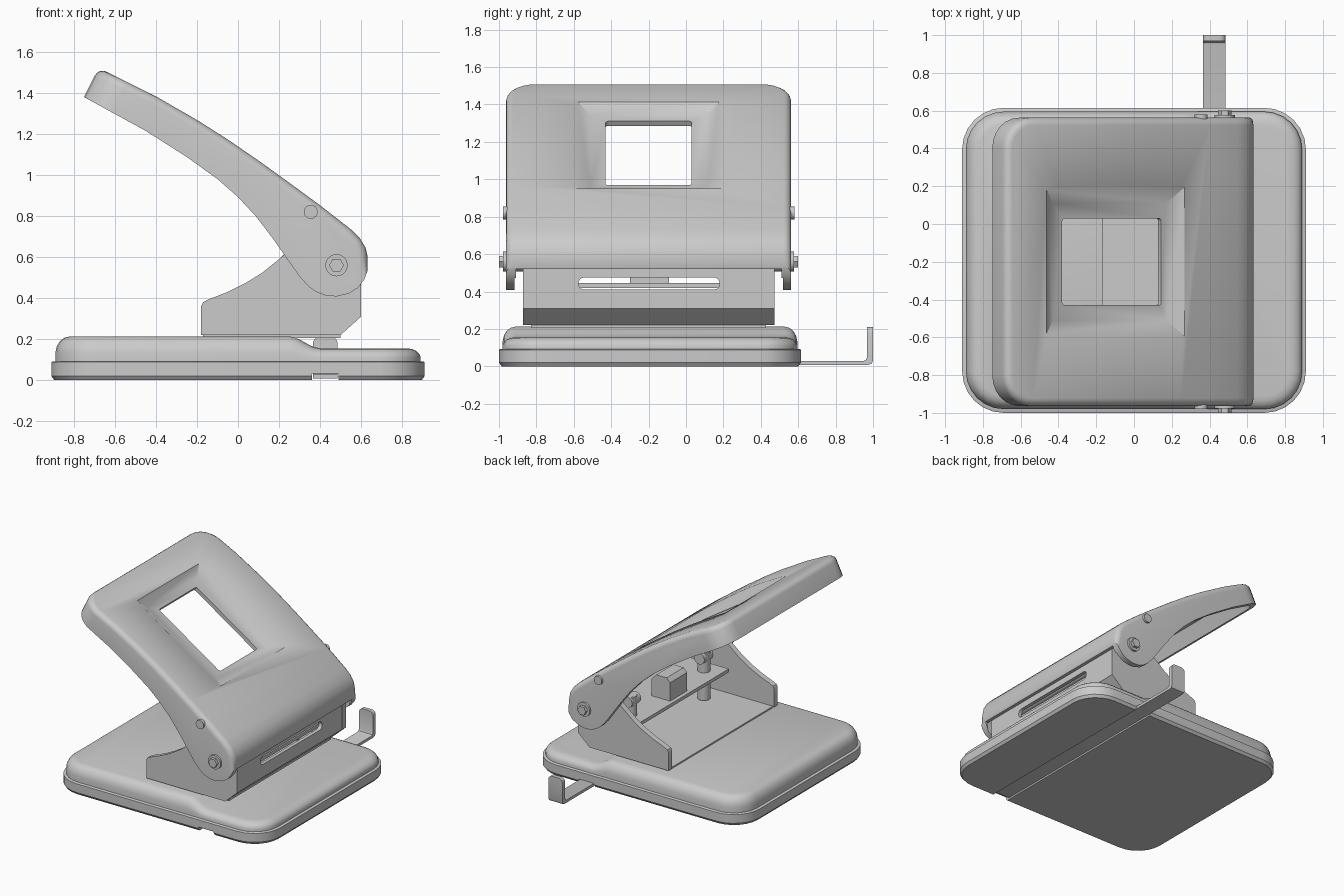
import bpy, bmesh, math
from mathutils import Matrix, Vector

if "Cube" in bpy.data.objects:
    bpy.data.objects.remove(bpy.data.objects["Cube"])

C = -0.2  # y of the body's mirror plane


def make(name, bm):
    bmesh.ops.recalc_face_normals(bm, faces=bm.faces[:])
    me = bpy.data.meshes.new(name)
    bm.to_mesh(me)
    bm.free()
    ob = bpy.data.objects.new(name, me)
    bpy.context.collection.objects.link(ob)
    return ob


def loft(name, rings):
    bm = bmesh.new()
    vs = [[bm.verts.new(p) for p in r] for r in rings]
    n = len(vs[0])
    for a, b in zip(vs, vs[1:]):
        for i in range(n):
            bm.faces.new((a[i], a[(i + 1) % n], b[(i + 1) % n], b[i]))
    bm.faces.new(vs[0])
    bm.faces.new(vs[-1])
    return make(name, bm)


def prism(name, pts, a, b, axis='y'):
    place = {'x': lambda p, t: (t, p[0], p[1]),
             'y': lambda p, t: (p[0], t, p[1]),
             'z': lambda p, t: (p[0], p[1], t)}[axis]
    return loft(name, [[place(p, t) for p in pts] for t in (a, b)])


def rect(x0, x1, y0, y1, r=0.0, n=6):
    if r == 0:
        return [(x0, y0), (x1, y0), (x1, y1), (x0, y1)]
    out = []
    for k, (cx, cy) in enumerate(((x1 - r, y1 - r), (x0 + r, y1 - r),
                                  (x0 + r, y0 + r), (x1 - r, y0 + r))):
        for i in range(n + 1):
            t = math.pi / 2 * (k + i / n)
            out.append((cx + r * math.cos(t), cy + r * math.sin(t)))
    return out


def box(name, x0, x1, y0, y1, z0, z1):
    return prism(name, rect(x0, x1, y0, y1), z0, z1, 'z')


def circle(x, z, r, n=24):
    return [(x + r * math.cos(2 * math.pi * i / n), z + r * math.sin(2 * math.pi * i / n))
            for i in range(n)]


def activate(ob):
    bpy.ops.object.select_all(action='DESELECT')
    ob.select_set(True)
    bpy.context.view_layer.objects.active = ob


def boolean(ob, other, op='DIFFERENCE'):
    activate(ob)
    m = ob.modifiers.new('bool', 'BOOLEAN')
    m.operation, m.object, m.solver = op, other, 'EXACT'
    bpy.ops.object.modifier_apply(modifier=m.name)
    bpy.data.objects.remove(other)


def smooth(ob, deg=35):
    activate(ob)
    bpy.ops.object.shade_smooth_by_angle(angle=math.radians(deg))


def pair(name, pts, inner, outer):
    for side, s in (('front', -1), ('back', 1)):
        smooth(prism(f'{name}_{side}', pts, C + s * inner, C + s * outer))


# Base: lower tray and domed upper cover with a lower step at the right
def base_ring(inset, z):
    return [(x, y, z) for x, y in rect(-0.91 + inset, 0.91 - inset, -1 + inset,
                                       0.615 - inset, 0.22 - inset)]


tray = loft('base_tray', [base_ring(*p) for p in
            ((0.015, 0), (0, 0.02), (0, 0.088), (0.008, 0.092))])
cover = loft('base_cover', [base_ring(*p) for p in
             ((0.02, 0.085), (0.02, 0.135), (0.027, 0.165), (0.042, 0.19),
              (0.062, 0.206), (0.09, 0.213))])
bm = bmesh.new()
bm.from_mesh(cover.data)
for x in (0.25, 0.28, 0.31, 0.34, 0.37, 0.40):
    bmesh.ops.bisect_plane(bm, geom=bm.verts[:] + bm.edges[:] + bm.faces[:],
                           plane_co=(x, 0, 0), plane_no=(1, 0, 0))
for v in bm.verts:
    t = min(1, max(0, (v.co.x - 0.25) / 0.15))
    v.co.z = 0.085 + (v.co.z - 0.085) * (1 - 0.45 * t * t * (3 - 2 * t))
bm.to_mesh(cover.data)
bm.free()
boolean(tray, box('slot', 0.36, 0.49, -2, 2, -0.1, 0.032))
smooth(tray)
smooth(cover)

# Sliding paper guide with an upturned end
guide = prism('paper_guide', [(-0.96, 0.008), (0.975, 0.008), (0.993, 0.014), (1, 0.032),
                              (1, 0.21), (0.968, 0.21), (0.968, 0.05), (0.962, 0.034),
                              (0.948, 0.029), (-0.96, 0.029)], 0.365, 0.485, 'x')
bm = bmesh.new()
bm.from_mesh(guide.data)
tips = [e for e in bm.edges if all(v.co.z > 0.2 for v in e.verts)
        and abs(e.verts[0].co.x - e.verts[1].co.x) < 0.01]
bmesh.ops.bevel(bm, geom=tips, offset=0.03, segments=4, profile=0.5, affect='EDGES')
bm.to_mesh(guide.data)
bm.free()
smooth(guide)

# Punch bracket: two cheeks, slotted front plate, bed and inner shelf
cheek = [(-0.18, 0.22), (0.5, 0.22), (0.6, 0.31), (0.6, 0.58), (0.54, 0.64), (0.26, 0.64),
         (0.2, 0.59), (0.12, 0.525), (0.04, 0.475), (-0.05, 0.43), (-0.14, 0.395),
         (-0.17, 0.38), (-0.18, 0.36)]
pair('bracket_cheek', cheek, 0.627, 0.672)
plate = prism('bracket_front_plate', [(0.598, 0.62), (0.598, 0.31), (0.498, 0.22), (0.46, 0.22),
                                      (0.57, 0.325), (0.57, 0.62)], C - 0.628, C + 0.628)
boolean(plate, prism('cut', rect(C - 0.375, C + 0.18 + 0.2, 0.41, 0.475, 0.032), 0.4, 0.8, 'x'))
smooth(plate)
box('punch_bed', -0.17, 0.5, C - 0.628, C + 0.628, 0.205, 0.224)
box('punch_shelf', 0.17, 0.572, C - 0.57, C + 0.57, 0.42, 0.446)
smooth(prism('spring_block', [(0.2, 0.44), (0.2, 0.59), (0.23, 0.62), (0.32, 0.62),
                              (0.36, 0.58), (0.36, 0.44)], -0.3, -0.09))
pair('punch_pin', circle(0.3, 0.56, 0.045), 0.39, 0.5)
for s in (-1, 1):
    ob = prism('punch_rod', circle(0.3, C + s * 0.45, 0.045), 0.23, 0.6, 'z')
    smooth(ob)

# Lever: hollow curved shell with rounded end corners
top = [(-0.68, 1.522), (-0.4, 1.383), (-0.2, 1.268), (-0.05, 1.173), (0.1, 1.07), (0.25, 0.962),
       (0.4, 0.852), (0.55, 0.735)]
front = [(0.595, 0.69), (0.622, 0.645), (0.632, 0.6), (0.632, 0.535)]
under = [(0.615, 0.49), (0.585, 0.45), (0.54, 0.422), (0.48, 0.408), (0.43, 0.412),
         (0.38, 0.43), (0.34, 0.46), (0.3, 0.505), (0.24, 0.59), (0.17, 0.69), (0.09, 0.795),
         (0, 0.892), (-0.1, 0.98), (-0.25, 1.088), (-0.45, 1.215), (-0.755, 1.382)]


def tilted(name, pts, a, b, angle, origin):
    ob = prism(name, pts, a, b, 'z')
    ob.data.transform(Matrix.Translation(origin) @ Matrix.Rotation(angle, 4, 'Y'))
    return ob


def lever_solid(name, profile, half, end, r):
    ob = prism(name, profile, C - half - 0.1, C + half + 0.1)
    plan = rect(end, 2.4, C - half, C + half, r)
    boolean(ob, tilted('plan', plan, -1.6, 0.6, math.radians(26.6), (-0.715, 0, 1.45)),
            'INTERSECT')
    return ob


lever = lever_solid('lever', top + front + under, 0.7625, 0, 0.16)
bm = bmesh.new()
bm.from_mesh(lever.data)
up = Vector((0.5, 0, 0.85))
rim = [e for e in bm.edges if len(e.link_faces) == 2 and e.calc_face_angle(0) > 0.6
       and sum(f.normal.dot(up) > 0.3 for f in e.link_faces) == 1]
bmesh.ops.bevel(bm, geom=rim, offset=0.04, segments=4, profile=0.5, affect='EDGES',
                clamp_overlap=False)
bm.to_mesh(lever.data)
bm.free()
hollow = [(x - 0.022, z - 0.037) for x, z in top] + [(0.585, 0.64), (0.602, 0.58), (0.602, 0.3),
                                                     (-0.2, 0.3), (-1.2, 1.2)]
boolean(lever, lever_solid('hollow', hollow, 0.718, 0.04, 0.125))
boolean(lever, box('gap', 0.45, 0.8, C - 0.71, C + 0.71, 0.2, 0.52))


# Lever window: sunken sloped frame around an opening
def frustum(name, grow, z0, z1):
    rings = []
    for z in (z0, z1):
        a, b = 0.43 + grow + 1.6 * z, 0.383 + grow + 1.6 * z
        rings.append([(x, y, z) for x, y in rect(-a, a, C - b, C + b)])
    ob = loft(name, rings)
    ob.data.transform(Matrix.Translation((-0.105, 0, 1.185)) @
                      Matrix.Rotation(math.radians(33.1), 4, 'Y'))
    return ob


boolean(lever, frustum('pad', 0.03, -0.075, -0.015), 'UNION')
boolean(lever, frustum('recess', 0, -0.045, 0.08))
boolean(lever, tilted('window', rect(-0.313, 0.313, C - 0.23, C + 0.23, 0.015, 3), -0.3, 0.3,
                      math.radians(33.1), (-0.105, 0, 1.16)))
smooth(lever)

# Pivot bolts, rivets and cross rods
pair('pivot_washer', circle(0.48, 0.56, 0.054), 0.65, 0.778)
pair('pivot_bolt', circle(0.48, 0.56, 0.036, 6), 0.77, 0.8)
pair('lever_rivet', circle(0.355, 0.82, 0.034), 0.7, 0.779)
smooth(prism('pivot_rod', circle(0.48, 0.56, 0.03), C - 0.7, C + 0.7))
smooth(prism('lever_rod', circle(0.355, 0.82, 0.02), C - 0.74, C + 0.74))
